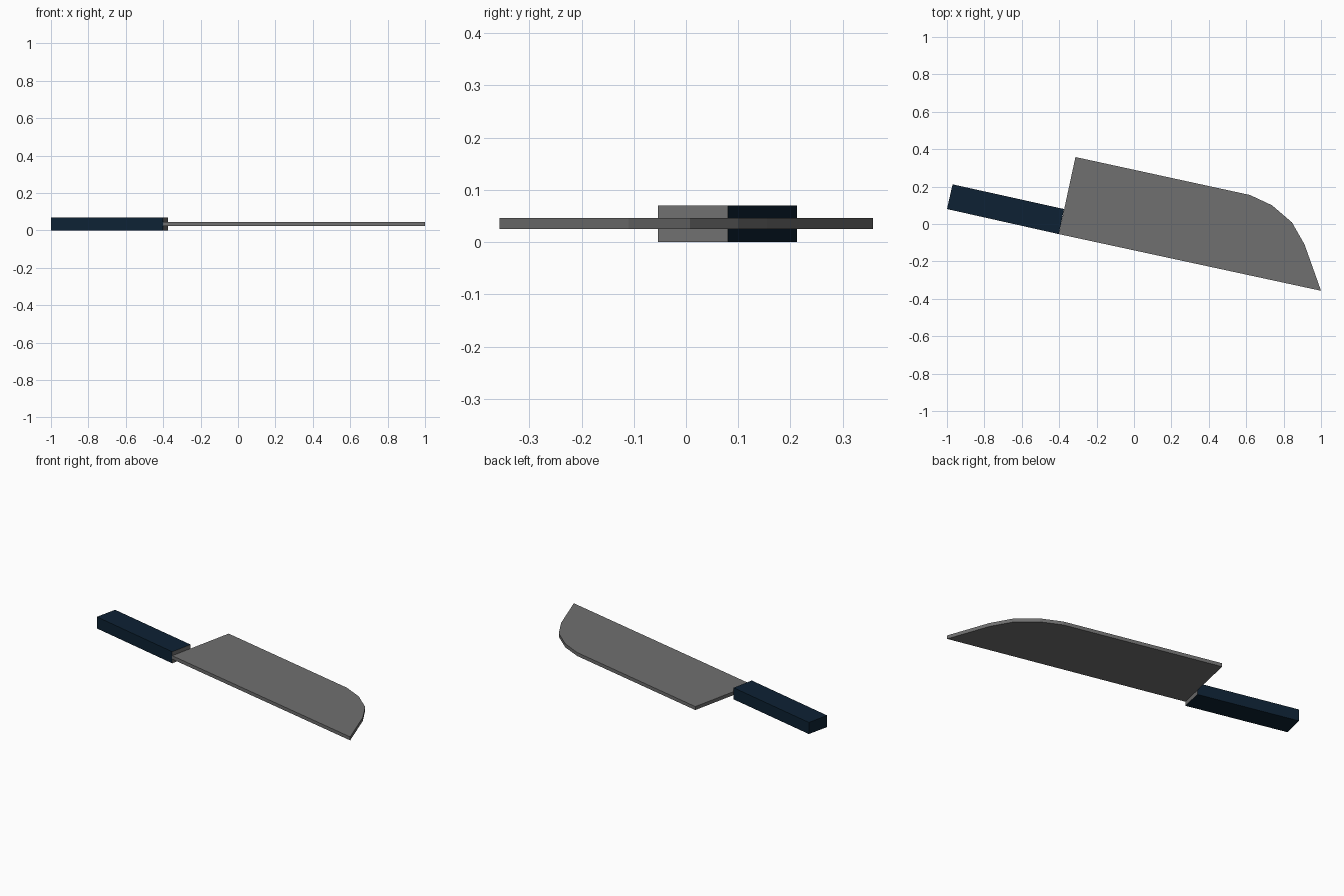
import bpy, bmesh
from mathutils import Vector

if "Cube" in bpy.data.objects:
    bpy.data.objects.remove(bpy.data.objects["Cube"])


def material(name, rgb):
    m = bpy.data.materials.new(name)
    m.diffuse_color = (*rgb, 1)
    m.use_nodes = True
    m.node_tree.nodes["Principled BSDF"].inputs["Base Color"].default_value = m.diffuse_color
    return m


steel = material("steel_grey", (0.16, 0.16, 0.16))
navy = material("dark_navy", (0.004, 0.0155, 0.034))


def prism(name, outline, z0, z1, mats, rule=lambda f: 0):
    """Extrude a flat counter-clockwise outline from z0 to z1."""
    bm = bmesh.new()
    base = bm.faces.new([bm.verts.new((x, y, z0)) for x, y in outline])
    ext = bmesh.ops.extrude_face_region(bm, geom=[base], use_keep_orig=True)
    top = [v for v in ext["geom"] if isinstance(v, bmesh.types.BMVert)]
    bmesh.ops.translate(bm, verts=top, vec=Vector((0, 0, z1 - z0)))
    bmesh.ops.recalc_face_normals(bm, faces=bm.faces)
    bm.normal_update()
    for f in bm.faces:
        f.material_index = rule(f)
    me = bpy.data.meshes.new(name)
    bm.to_mesh(me)
    bm.free()
    for m in mats:
        me.materials.append(m)
    ob = bpy.data.objects.new(name, me)
    bpy.context.collection.objects.link(ob)
    return ob


# Handle: tilted box, its blade-side end is steel
prism("handle",
      [(-1.0, 0.08), (-0.402, -0.054), (-0.374, 0.08), (-0.97, 0.212)],
      0.0, 0.07, [navy, steel], lambda f: 1 if f.normal.x > 0.9 else 0)

# Blade: flat plate with straight edge and curved tip
prism("blade",
      [(-0.402, -0.054), (1.0, -0.357), (0.912, -0.11), (0.845, 0.008),
       (0.738, 0.10), (0.62, 0.155), (-0.313, 0.358)],
      0.025, 0.046, [steel])
